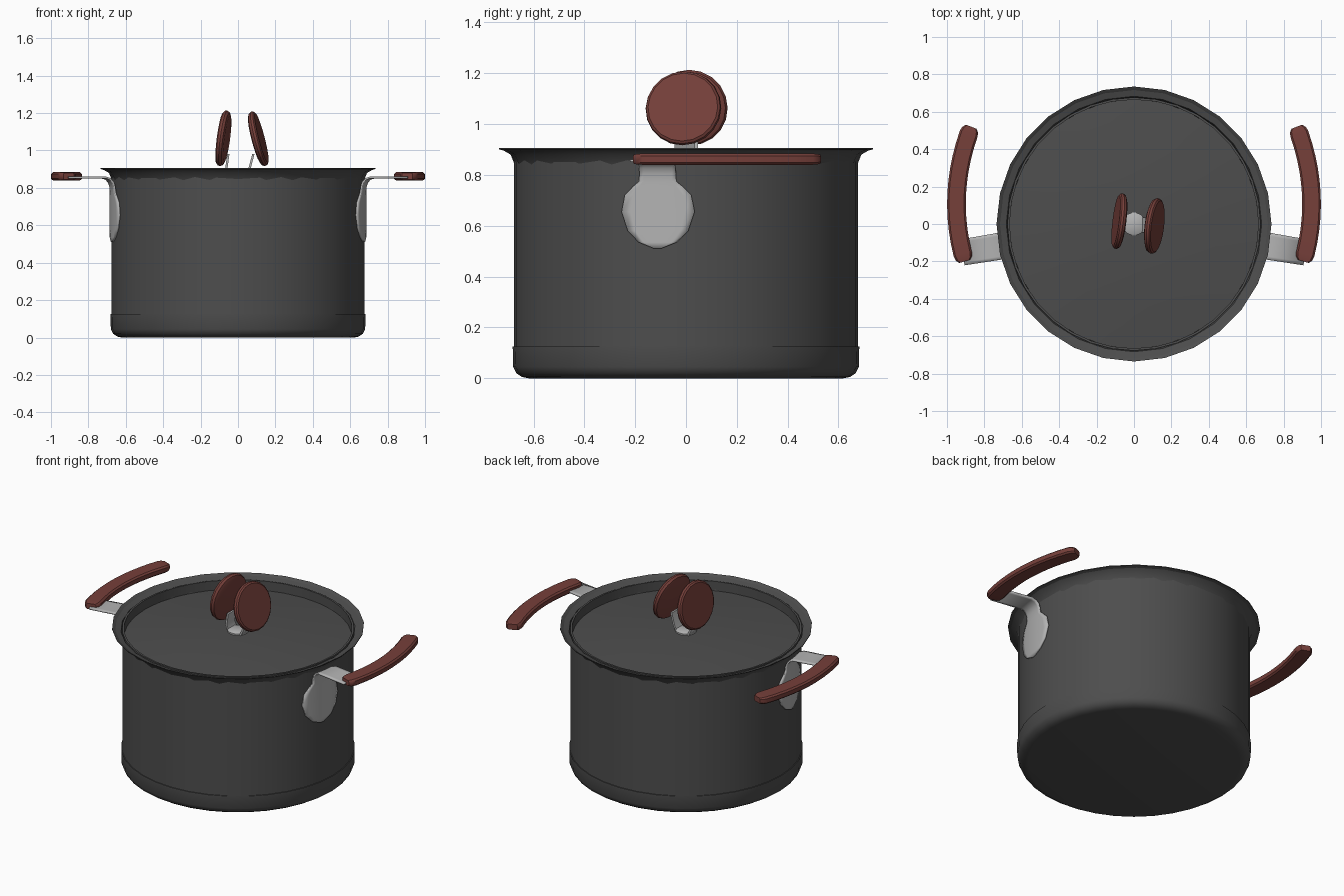
import bpy, bmesh, math
from mathutils import Matrix, Vector

if "Cube" in bpy.data.objects:
    bpy.data.objects.remove(bpy.data.objects["Cube"])


def material(name, rgb):
    m = bpy.data.materials.new(name)
    m.diffuse_color = (*rgb, 1)
    m.use_nodes = True
    m.node_tree.nodes["Principled BSDF"].inputs["Base Color"].default_value = m.diffuse_color
    return m


DARK = material("dark_metal", (0.075, 0.075, 0.075))
STEEL = material("steel", (0.45, 0.45, 0.45))
RED = material("red_grip", (0.18, 0.05, 0.042))


def finish(name, bm, mat, angle=40):
    bmesh.ops.remove_doubles(bm, verts=bm.verts, dist=1e-5)
    bmesh.ops.recalc_face_normals(bm, faces=bm.faces)
    mesh = bpy.data.meshes.new(name)
    bm.to_mesh(mesh)
    bm.free()
    mesh.materials.append(mat)
    ob = bpy.data.objects.new(name, mesh)
    bpy.context.collection.objects.link(ob)
    bpy.ops.object.select_all(action='DESELECT')
    bpy.context.view_layer.objects.active = ob
    ob.select_set(True)
    bpy.ops.object.shade_smooth_by_angle(angle=math.radians(angle))
    return ob


def skin(bm, rows, closed):
    """Bridge equal-length rows of points with quads."""
    vs = [[bm.verts.new(p) for p in row] for row in rows]
    n = len(vs[0])
    for a, b in zip(vs, vs[1:]):
        for i in range(n if closed else n - 1):
            j = (i + 1) % n
            bm.faces.new((a[i], a[j], b[j], b[i]))
    return vs


def lathe(name, profile, mat, sides=28, angle=40, matrix=None):
    bm = bmesh.new()
    rows = []
    for r, z in profile:
        rows.append([(max(r, 1e-4) * math.cos(2 * math.pi * i / sides),
                      max(r, 1e-4) * math.sin(2 * math.pi * i / sides), z) for i in range(sides)])
    vs = skin(bm, rows, True)
    for ring in (vs[0], vs[-1]):
        bm.faces.new(ring)
    if matrix:
        bm.transform(matrix)
    return finish(name, bm, mat, angle)


# Pot: rounded base band, straight wall, hollow inside
lathe("pot_base", [(0.62, 0.0), (0.645, 0.005), (0.668, 0.02), (0.68, 0.045), (0.682, 0.125), (0.66, 0.126)],
      DARK, sides=36)
lathe("pot_wall", [(0.64, 0.05), (0.677, 0.08), (0.677, 0.89), (0.665, 0.89), (0.665, 0.1), (0.6, 0.07)],
      DARK, sides=36)

# Lid: shallow dome sunk inside a flared rim
lathe("lid", [(0, 0.872), (0.2, 0.868), (0.45, 0.852), (0.67, 0.83), (0.69, 0.88), (0.735, 0.906),
              (0.735, 0.901), (0.683, 0.885), (0.664, 0.82), (0.45, 0.842), (0, 0.862)], DARK, angle=45)

# Lid knob: steel seat, two tabs and two tilted discs
lathe("knob_seat", [(0.062, 0.86), (0.062, 0.88), (0.055, 0.885)], STEEL, sides=14)
disc = [(0.125, -0.02), (0.143, -0.013), (0.15, 0.0), (0.147, 0.013), (0.138, 0.02)]
for side, label, centre, tilt in ((-1, "left", (-0.077, 0.015, 1.065), 7.5),
                                  (1, "right", (0.107, -0.01, 1.062), 14.5)):
    frame = (Matrix.Translation(centre) @ Matrix.Rotation(math.radians(-7), 4, 'Z')
             @ Matrix.Rotation(math.radians(side * (90 + tilt - 2 * tilt)), 4, 'Y'))
    lathe(f"knob_disc_{label}", disc, RED, sides=20, angle=35, matrix=frame)
    bm = bmesh.new()
    x0, x1 = side * 0.045, centre[0] - side * 0.025
    rows = []
    for x, z in ((x0, 0.87), (side * 0.062, 0.905), (x1, 0.98)):
        rows.append([(x + dx, centre[1] * 0.5 + dy, z)
                     for dx, dy in ((-.006, -.04), (.006, -.04), (.006, .04), (-.006, .04))])
    vs = skin(bm, rows, True)
    bm.faces.new(vs[0])
    bm.faces.new(vs[-1])
    finish(f"knob_tab_{label}", bm, STEEL)

# Bracket rows: radius, height, half width
BRACKET = [(0.682, 0.51, 0.012), (0.682, 0.535, 0.075), (0.682, 0.58, 0.12), (0.682, 0.655, 0.145),
           (0.682, 0.72, 0.132), (0.682, 0.755, 0.098), (0.682, 0.775, 0.074), (0.684, 0.805, 0.072),
           (0.692, 0.83, 0.072), (0.708, 0.848, 0.072), (0.73, 0.856, 0.072), (0.93, 0.856, 0.07)]
SECTION = [(-.05, -.013), (-.04, -.022), (.04, -.022), (.05, -.013),
           (.05, .013), (.04, .022), (-.04, .022), (-.05, .013)]


def grip_x(y):
    """Curved centre line of the grip through three points."""
    p = [(-0.19, 0.908), (0.13, 0.949), (0.515, 0.872)]
    return sum(x * math.prod((y - b) / (a - b) for b, _ in p if b != a) for a, x in p)


for side, label in ((-1, "left"), (1, "right")):
    # Steel bracket wrapped on the wall and bent outward
    bm = bmesh.new()
    turn = Matrix.Rotation(math.radians(-9.4), 3, 'Z')
    mirror = Matrix.Diagonal((side, 1, 1))
    rows = []
    for r, z, w in BRACKET:
        row = []
        for k in range(-4, 5):
            y = w * k / 4
            sag = 0.682 - math.sqrt(0.682 ** 2 - y * y)
            row.append(mirror @ turn @ Vector((r - sag * (z < 0.85), y, z)))
        rows.append(row)
    skin(bm, rows, False)
    ob = finish(f"handle_bracket_{label}", bm, STEEL, 50)
    solid = ob.modifiers.new("thickness", 'SOLIDIFY')
    solid.thickness = 0.01
    solid.offset = 0

    # Curved grip with softened ends
    bm = bmesh.new()
    rows = []
    ys = [-0.2, -0.185, -0.16] + [-0.16 + 0.645 * i / 10 for i in range(1, 11)] + [0.505, 0.52]
    for i, y in enumerate(ys):
        end = min(i, len(ys) - 1 - i)
        s = (0.6, 0.88, 1)[min(end, 2)]
        slope = (grip_x(y + 0.01) - grip_x(y - 0.01)) / 0.02
        n = Vector((1, -slope, 0)).normalized()
        c = Vector((grip_x(y), y, 0.862))
        rows.append([mirror @ (c + n * a * s + Vector((0, 0, b * (0.5 + s / 2)))) for a, b in SECTION])
    vs = skin(bm, rows, True)
    bm.faces.new(vs[0])
    bm.faces.new(vs[-1])
    finish(f"handle_grip_{label}", bm, RED, 35)
